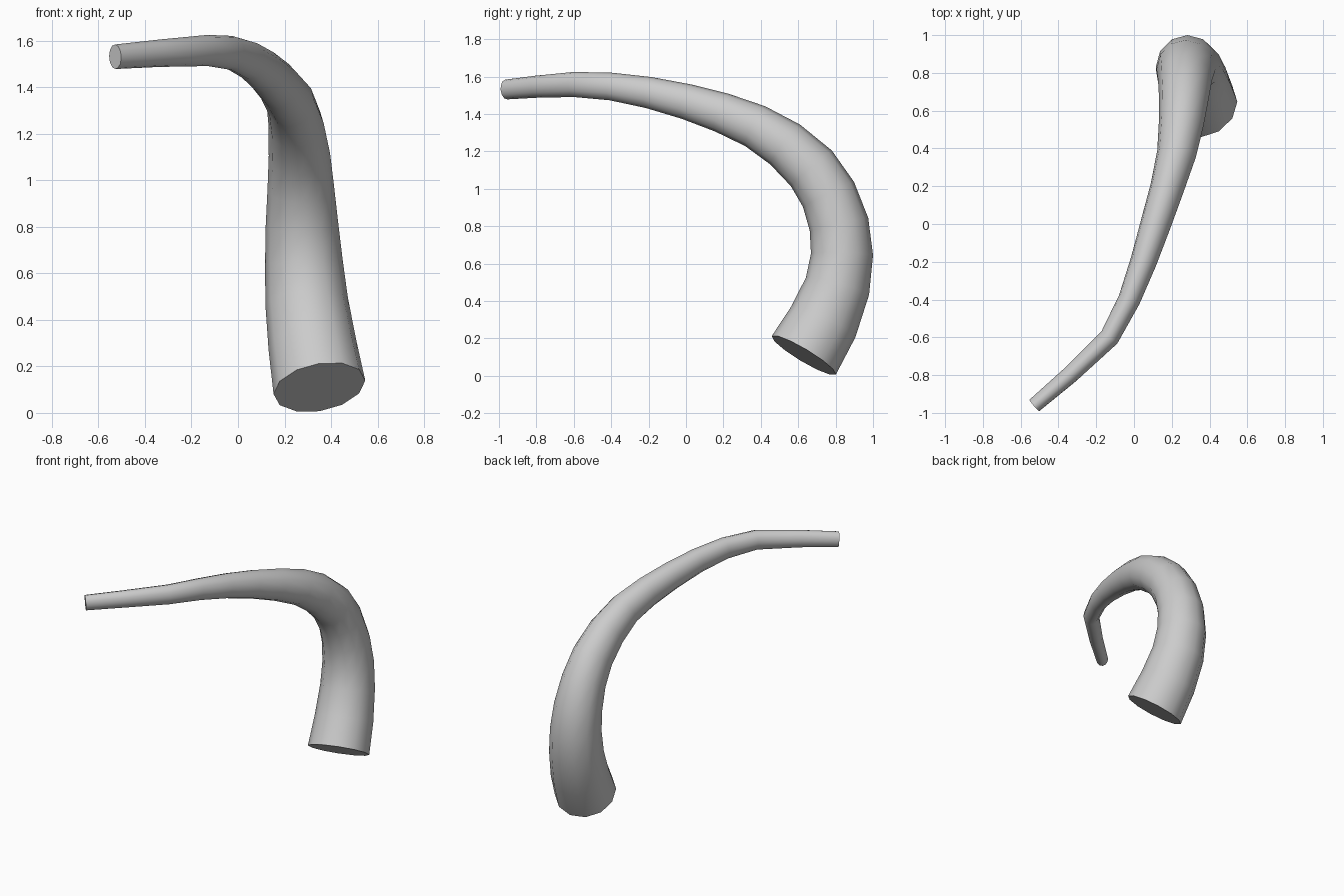
import bpy, bmesh, math
from mathutils import Vector

if "Cube" in bpy.data.objects:
    bpy.data.objects.remove(bpy.data.objects["Cube"])

# Centre line of the horn with side and vertical radii: x, y, z, ra, rb
RINGS = [
    (0.35, 0.63, 0.11, 0.20, 0.20),
    (0.32, 0.735, 0.29, 0.19, 0.19),
    (0.295, 0.81, 0.48, 0.178, 0.175),
    (0.283, 0.834, 0.65, 0.167, 0.166),
    (0.275, 0.818, 0.81, 0.156, 0.16),
    (0.27, 0.762, 0.97, 0.143, 0.152),
    (0.264, 0.67, 1.11, 0.132, 0.145),
    (0.25, 0.53, 1.237, 0.119, 0.133),
    (0.225, 0.37, 1.335, 0.104, 0.119),
    (0.175, 0.19, 1.408, 0.09, 0.107),
    (0.115, 0.0, 1.467, 0.081, 0.095),
    (0.05, -0.2, 1.515, 0.070, 0.084),
    (-0.025, -0.4, 1.547, 0.059, 0.074),
    (-0.13, -0.6, 1.558, 0.053, 0.067),
    (-0.34, -0.8, 1.546, 0.046, 0.059),
    (-0.528, -0.961, 1.531, 0.040, 0.053),
]
SIDES = 12
START_DIR = Vector((-0.2, 0.6, 1.0)).normalized()

pts = [Vector(r[:3]) for r in RINGS]
bm = bmesh.new()
loops = []
for i, (p, r) in enumerate(zip(pts, RINGS)):
    if i == 0:
        t = START_DIR
    else:
        t = (pts[min(i + 1, len(pts) - 1)] - pts[i - 1]).normalized()
    a = Vector((1, 0, 0))
    a = (a - t * a.dot(t)).normalized()
    b = t.cross(a)
    loops.append([bm.verts.new(p + a * r[3] * math.cos(k * math.tau / SIDES)
                               + b * r[4] * math.sin(k * math.tau / SIDES))
                  for k in range(SIDES)])

# Skin and flat end caps
for lo, hi in zip(loops, loops[1:]):
    for k in range(SIDES):
        n = (k + 1) % SIDES
        bm.faces.new((lo[k], lo[n], hi[n], hi[k]))
bm.faces.new(loops[0][::-1])
bm.faces.new(loops[-1])
bmesh.ops.recalc_face_normals(bm, faces=bm.faces)

mesh = bpy.data.meshes.new("curved_horn")
bm.to_mesh(mesh)
bm.free()
horn = bpy.data.objects.new("curved_horn", mesh)
bpy.context.collection.objects.link(horn)
bpy.context.view_layer.objects.active = horn
horn.select_set(True)
bpy.ops.object.shade_smooth_by_angle(angle=math.radians(45))
